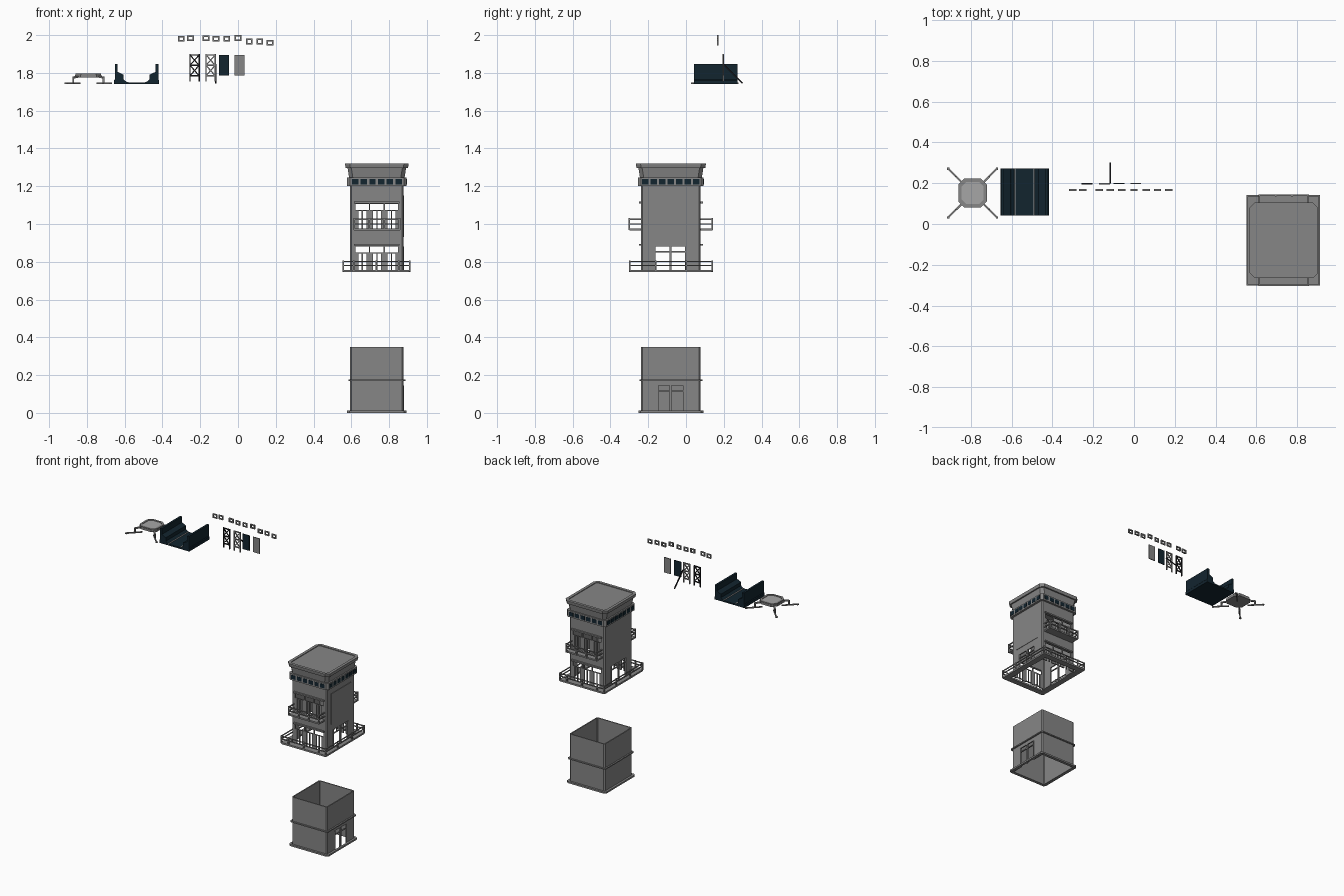
import bpy, bmesh
from mathutils import Vector, Matrix

if "Cube" in bpy.data.objects:
    bpy.data.objects.remove(bpy.data.objects["Cube"], do_unlink=True)


def material(name, rgb):
    m = bpy.data.materials.new(name)
    m.use_nodes = True
    m.diffuse_color = (*rgb, 1)
    m.node_tree.nodes["Principled BSDF"].inputs["Base Color"].default_value = (*rgb, 1)
    return m


GREY = material("concrete grey", (0.24, 0.24, 0.24))
LIGHT = material("light grey", (0.38, 0.38, 0.38))
NAVY = material("dark navy", (0.006, 0.018, 0.028))
BLACK = material("near black", (0.01, 0.01, 0.012))


def finish(bm, name, mat):
    bmesh.ops.recalc_face_normals(bm, faces=bm.faces)
    me = bpy.data.meshes.new(name)
    bm.to_mesh(me)
    bm.free()
    me.materials.append(mat)
    ob = bpy.data.objects.new(name, me)
    bpy.context.scene.collection.objects.link(ob)
    return ob


def box(bm, x0, x1, y0, y1, z0, z1):
    m = Matrix.Translation(((x0 + x1) / 2, (y0 + y1) / 2, (z0 + z1) / 2))
    bmesh.ops.create_cube(bm, size=1, matrix=m @ Matrix.Diagonal((x1 - x0, y1 - y0, z1 - z0, 1)))


def bar(bm, p, q, t):
    p, q = Vector(p), Vector(q)
    d = q - p
    rot = d.to_track_quat('Z', 'Y').to_matrix().to_4x4()
    m = Matrix.Translation((p + q) / 2) @ rot @ Matrix.Diagonal((t, t, d.length, 1))
    bmesh.ops.create_cube(bm, size=1, matrix=m)


def outline(cx, cy, hx, hy, c):
    # rectangle with chamfered corners
    pts = [(hx, hy - c), (hx - c, hy), (c - hx, hy), (-hx, hy - c),
           (-hx, c - hy), (c - hx, -hy), (hx - c, -hy), (hx, c - hy)]
    return [(cx + x, cy + y) for x, y in pts]


def plate(bm, cx, cy, hx, hy, c, z0, z1, grow=0):
    low = [bm.verts.new((*p, z0)) for p in outline(cx, cy, hx, hy, c)]
    top = [bm.verts.new((*p, z1)) for p in outline(cx, cy, hx + grow, hy + grow, c)]
    bm.faces.new(low)
    bm.faces.new(top)
    for i in range(8):
        j = (i + 1) % 8
        bm.faces.new((low[i], low[j], top[j], top[i]))


def ring(bm, cx, cy, hx, hy, t, c, z0, z1, grow=0):
    ci = max(c - 0.59 * t, 0.002)
    spec = [(0, c, z0, 0), (0, c, z1, grow), (t, ci, z1, 0), (t, ci, z0, 0)]
    loops = [[bm.verts.new((*p, z)) for p in outline(cx, cy, hx - k + g, hy - k + g, ch)]
             for k, ch, z, g in spec]
    for a in range(4):
        u, v = loops[a], loops[(a + 1) % 4]
        for i in range(8):
            j = (i + 1) % 8
            bm.faces.new((u[i], u[j], v[j], v[i]))


def cut(ob, boxes):
    bm = bmesh.new()
    for b in boxes:
        box(bm, *b)
    cutter = finish(bm, "opening_cutter", GREY)
    cutter.hide_render = True
    mod = ob.modifiers.new("openings", 'BOOLEAN')
    mod.operation, mod.solver, mod.object = 'DIFFERENCE', 'EXACT', cutter
    dg = bpy.context.evaluated_depsgraph_get()
    me = bpy.data.meshes.new_from_object(ob.evaluated_get(dg))
    ob.modifiers.clear()
    ob.data = me
    bpy.data.objects.remove(cutter, do_unlink=True)


CX, CY, HX, HY, T = 0.735, -0.08, 0.141, 0.158, 0.008
XP, XM = CX + HX, CX - HX
YM, YP = CY - HY, CY + HY

# Lower storey: open box with base flange and middle ledge
bm = bmesh.new()
ring(bm, CX, CY, HX, HY, T, 0.008, 0, 0.35)
lower = finish(bm, "lower_storey_walls", GREY)
cut(lower, [(XP - 0.03, XP + 0.03, -0.15, -0.013, -0.02, 0.145)])
bm = bmesh.new()
ring(bm, CX, CY, HX + 0.016, HY + 0.014, 0.015, 0.012, 0, 0.012)
finish(bm, "base_flange", GREY)
bm = bmesh.new()
ring(bm, CX, CY, HX + 0.01, HY + 0.009, 0.01, 0.01, 0.17, 0.178)
ledge = finish(bm, "middle_ledge", GREY)


def door_frame(bm, x, y0, y1, z0, z1):
    mid = (y0 + y1) / 2
    box(bm, x - 0.005, x + 0.005, mid - 0.005, mid + 0.005, z0, z1)
    box(bm, x - 0.004, x + 0.004, y0, y1, z1 - 0.032, z1 - 0.026)
    for y in (y0, y1):
        box(bm, x - 0.005, x + 0.005, y - 0.004, y + 0.004, z0, z1)


bm = bmesh.new()
door_frame(bm, XP - 0.003, -0.15, -0.013, 0, 0.145)
finish(bm, "entrance_frame", GREY)

# Upper tower walls with window bays front and back, doorways at the sides
bays = [(CX + d - 0.035, CX + d + 0.035) for d in (-0.077, 0, 0.077)]
levels = [(0.745, 0.882), (0.966, 1.105)]
bm = bmesh.new()
ring(bm, CX, CY, HX, HY, T, 0.008, 0.745, 1.3)
tower = finish(bm, "tower_walls", GREY)
holes = []
for y in (YM, YP):
    for z0, z1 in levels:
        for a, b in bays:
            holes.append((a, b, y - 0.03, y + 0.03, z0 - (0.02 if z0 < 0.8 else 0), z1))
for x in (XM, XP):
    holes.append((x - 0.03, x + 0.03, -0.165, 0.0, 0.72, 0.882))
cut(tower, holes)

# Window leaves, transoms and lintels
bm = bmesh.new()
for s, wall in ((-1, YM), (1, YP)):
    y = wall - s * 0.004
    for z0, z1 in levels:
        box(bm, CX - 0.12, CX + 0.12, min(wall, wall + s * 0.012),
            max(wall, wall + s * 0.012), z1 + 0.003, z1 + 0.013)
        for a, b in bays:
            box(bm, a, b, y - 0.003, y + 0.003, z1 - 0.037, z1 - 0.032)
            for p, q in ((a, a + 0.014), (b - 0.014, b)):
                box(bm, p, q, y - 0.004, y + 0.004, z0, z1 - 0.034)
            box(bm, (a + b) / 2 - 0.003, (a + b) / 2 + 0.003, y - 0.004, y + 0.004, z0, z1 - 0.034)
for x in (XM + 0.003, XP - 0.003):
    door_frame(bm, x, -0.165, 0.0, 0.75, 0.882)
finish(bm, "window_frames", GREY)

# Raised panel on the side wall
bm = bmesh.new()
box(bm, XP, XP + 0.003, CY - 0.11, CY + 0.11, 0.93, 1.15)
finish(bm, "side_wall_panel", GREY)

# Walkway deck and its railing
DX, DY = 0.180, 0.222
bm = bmesh.new()
ring(bm, CX - 0.003, CY, DX, DY, 0.042, 0.006, 0.745, 0.757)
finish(bm, "walkway_deck", GREY)
bm = bmesh.new()
for z in (0.778, 0.798):
    ring(bm, CX - 0.003, CY, DX, DY, 0.006, 0.006, z, z + 0.006)
posts = [(sx * (DX - 0.004), k * (DY - 0.004)) for sx in (-1, 1) for k in (-1, -0.37, 0.37, 1)]
posts += [(k * 0.12, sy * (DY - 0.004)) for sy in (-1, 1) for k in (-1, 0, 1)]
for px, py in posts:
    bar(bm, (CX - 0.003 + px, CY + py, 0.75), (CX - 0.003 + px, CY + py, 0.806), 0.008)
finish(bm, "walkway_railing", GREY)

# Balconies front and back
for s, name in ((-1, "front_balcony"), (1, "back_balcony")):
    wall = CY + s * HY
    edge = CY + s * 0.22
    bm = bmesh.new()
    box(bm, CX - 0.122, CX + 0.122, min(wall, edge), max(wall, edge), 0.965, 0.976)
    for z in (1.0, 1.026):
        bar(bm, (CX - 0.122, edge, z), (CX + 0.122, edge, z), 0.007)
        for k in (-0.12, 0.12):
            bar(bm, (CX + k, wall, z), (CX + k, edge, z), 0.007)
    for k in (-0.12, -0.04, 0.04, 0.12):
        bar(bm, (CX + k, edge, 0.967), (CX + k, edge, 1.033), 0.008)
    finish(bm, name, GREY)

# Cornice band with dark panels
bm = bmesh.new()
ring(bm, CX, CY, HX + 0.016, HY + 0.015, 0.018, 0.014, 1.2, 1.247)
finish(bm, "cornice_band", GREY)
bm = bmesh.new()
for i in range(6):
    x = CX + (i - 2.5) * 0.046
    for s in (-1, 1):
        y = CY + s * (HY + 0.015)
        box(bm, x - 0.017, x + 0.017, y - 0.002, y + 0.002, 1.21, 1.238)
for i in range(7):
    y = CY + (i - 3) * 0.045
    for s in (-1, 1):
        x = CX + s * (HX + 0.016)
        box(bm, x - 0.002, x + 0.002, y - 0.017, y + 0.017, 1.21, 1.238)
finish(bm, "cornice_dark_panels", NAVY)

# Roof cap flaring out to a rim
bm = bmesh.new()
plate(bm, CX, CY, HX + 0.006, HY + 0.006, 0.02, 1.247, 1.297, 0.008)
finish(bm, "roof_base", GREY)
bm = bmesh.new()
plate(bm, CX, CY, HX + 0.024, HY + 0.024, 0.025, 1.297, 1.315, 0.003)
ring(bm, CX, CY, HX + 0.027, HY + 0.027, 0.02, 0.025, 1.315, 1.32)
finish(bm, "roof_cap", GREY)

# Landing platform on four splayed legs
PX, PY = -0.792, 0.152
bm = bmesh.new()
plate(bm, PX, PY, 0.07, 0.07, 0.028, 1.776, 1.79)
ring(bm, PX, PY, 0.068, 0.068, 0.014, 0.028, 1.79, 1.797)
finish(bm, "platform_body", GREY)
bm = bmesh.new()
plate(bm, PX, PY, 0.053, 0.053, 0.02, 1.79, 1.794)
finish(bm, "platform_top", LIGHT)
bm = bmesh.new()
for sx in (-1, 1):
    for sy in (-1, 1):
        def at(r, z):
            return (PX + sx * r, PY + sy * r, z)
        bar(bm, at(0.045, 1.782), at(0.08, 1.775), 0.01)
        bar(bm, at(0.08, 1.779), at(0.08, 1.745), 0.009)
        bar(bm, at(0.045, 1.745), at(0.123, 1.745), 0.008)
        box(bm, *[v for c, h in zip(at(0.12, 1.744), (0.006, 0.006, 0.004)) for v in (c - h, c + h)])
finish(bm, "platform_legs", GREY)

# Channel with stepped side walls, extruded from a mirrored profile
MX = -0.537
half = [(0.119, 1.74), (0.119, 1.76), (0.115, 1.765), (0.115, 1.847), (0.1, 1.847),
        (0.1, 1.805), (0.068, 1.79), (0.068, 1.765), (0.05, 1.75)]
profile = half + [(-x, z) for x, z in reversed(half)]
bm = bmesh.new()
f = bm.faces.new([bm.verts.new((MX + x, 0.042, z)) for x, z in profile])
g = bmesh.ops.extrude_face_region(bm, geom=[f])
bmesh.ops.translate(bm, vec=(0, 0.23, 0), verts=[v for v in g["geom"] if isinstance(v, bmesh.types.BMVert)])
finish(bm, "channel", NAVY)
bm = bmesh.new()
for s in (-1, 1):
    x = MX + s * 0.047
    box(bm, x - 0.003, x + 0.003, 0.042, 0.272, 1.748, 1.753)
finish(bm, "channel_stripes", LIGHT)

# Cross-braced frames, flat panels and the rear prop
for name, x0, mat in (("dark_truss", -0.254, BLACK), ("grey_truss", -0.169, GREY)):
    x1 = x0 + 0.048
    bm = bmesh.new()
    for x in (x0, x1):
        bar(bm, (x, 0.198, 1.755), (x, 0.198, 1.899), 0.007)
    for z in (1.785, 1.84, 1.895):
        bar(bm, (x0, 0.198, z), (x1, 0.198, z), 0.007)
    for z in (1.785, 1.84):
        bar(bm, (x0, 0.198, z), (x1, 0.198, z + 0.055), 0.006)
        bar(bm, (x1, 0.198, z), (x0, 0.198, z + 0.055), 0.006)
    finish(bm, name, mat)
for name, x0, mat in (("dark_panel", -0.1, NAVY), ("grey_panel", -0.018, GREY)):
    bm = bmesh.new()
    box(bm, x0, x0 + 0.053, 0.195, 0.201, 1.786, 1.895)
    finish(bm, name, mat)
bm = bmesh.new()
bar(bm, (-0.117, 0.2, 1.845), (-0.117, 0.3, 1.745), 0.007)
finish(bm, "rear_prop", BLACK)

# Row of small plain frames
spots = [(-0.3, 1.98), (-0.252, 1.983), (-0.17, 1.983), (-0.117, 1.98), (-0.06, 1.98),
         (0, 1.985), (0.06, 1.966), (0.115, 1.966), (0.17, 1.96)]
for i, (x, z) in enumerate(spots):
    bm = bmesh.new()
    for s in (-1, 1):
        bar(bm, (x + s * 0.014, 0.167, z - 0.015), (x + s * 0.014, 0.167, z + 0.015), 0.008)
        bar(bm, (x - 0.014, 0.167, z + s * 0.011), (x + 0.014, 0.167, z + s * 0.011), 0.008)
    finish(bm, f"small_frame_{i + 1}", GREY)
